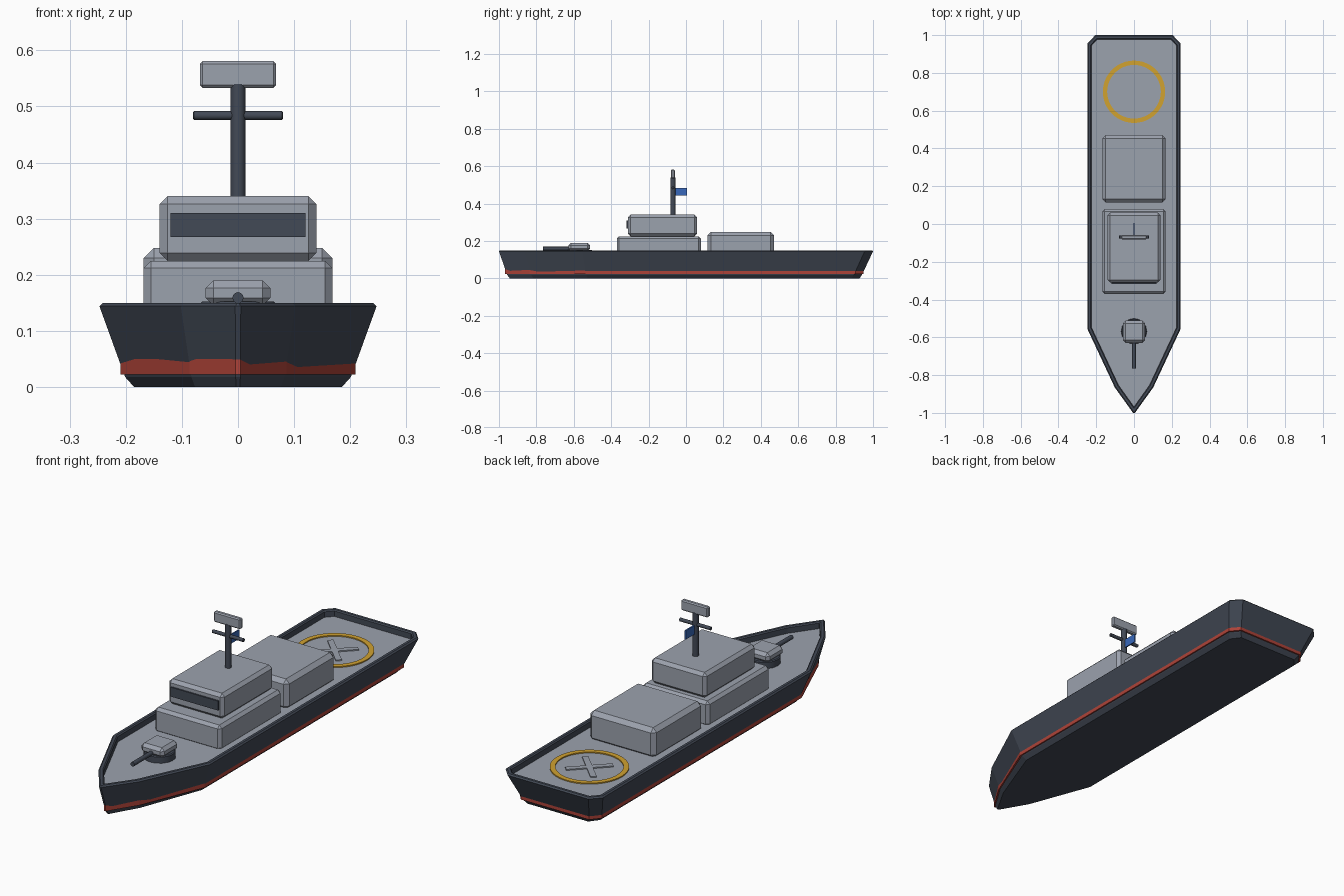
import bpy, bmesh, math
from mathutils import Vector, Matrix

cube = bpy.data.objects.get("Cube")
if cube:
    bpy.data.objects.remove(cube, do_unlink=True)


def material(name, rgb):
    m = bpy.data.materials.new(name)
    m.use_nodes = True
    m.diffuse_color = (*rgb, 1)
    m.node_tree.nodes["Principled BSDF"].inputs["Base Color"].default_value = (*rgb, 1)
    return m


DARK = material("dark slate", (0.055, 0.067, 0.092))
GREY = material("light grey", (0.33, 0.36, 0.42))
RED = material("waterline red", (0.42, 0.055, 0.04))
YELLOW = material("marking yellow", (0.64, 0.36, 0.03))
BLUE = material("flag blue", (0.04, 0.14, 0.5))


def finish(name, bm, *mats):
    bmesh.ops.recalc_face_normals(bm, faces=bm.faces)
    me = bpy.data.meshes.new(name)
    bm.to_mesh(me)
    bm.free()
    for m in mats:
        me.materials.append(m)
    ob = bpy.data.objects.new(name, me)
    bpy.context.collection.objects.link(ob)
    return ob


def box(name, mat, x, y, z, bevel=0.0, turn=0.0):
    """Chamfered box from its x, y and z ranges, turned about its own centre."""
    bm = bmesh.new()
    size = [r[1] - r[0] for r in (x, y, z)]
    mid = [(r[0] + r[1]) / 2 for r in (x, y, z)]
    bmesh.ops.create_cube(bm, size=1)
    bmesh.ops.scale(bm, vec=size, verts=bm.verts)
    if bevel:
        bmesh.ops.bevel(bm, geom=bm.edges[:], offset=bevel, segments=1, affect='EDGES')
    bmesh.ops.transform(bm, matrix=Matrix.Translation(mid) @ Matrix.Rotation(turn, 4, 'Z'),
                        verts=bm.verts)
    return finish(name, bm, mat)


def rod(name, mat, start, end, radius, sides=12, bevel=0.0):
    """Cylinder between two points, with optionally chamfered ends."""
    a, b = Vector(start), Vector(end)
    bm = bmesh.new()
    bmesh.ops.create_cone(bm, cap_ends=True, segments=sides, radius1=radius,
                          radius2=radius, depth=(b - a).length)
    if bevel:
        rims = [e for e in bm.edges if any(len(f.verts) > 4 for f in e.link_faces)]
        bmesh.ops.bevel(bm, geom=rims, offset=bevel, segments=1, affect='EDGES')
    rot = (b - a).to_track_quat('Z', 'Y').to_matrix().to_4x4()
    bmesh.ops.transform(bm, matrix=Matrix.Translation((a + b) / 2) @ rot, verts=bm.verts)
    ob = finish(name, bm, mat)
    bpy.ops.object.select_all(action='DESELECT')
    ob.select_set(True)
    bpy.context.view_layer.objects.active = ob
    bpy.ops.object.shade_smooth_by_angle(angle=math.radians(35))
    return ob


# Plan outline of the ship, counter-clockwise from the bow
half = [(0.005, -1.0), (0.102, -0.865), (0.247, -0.555), (0.247, 0.955), (0.205, 1.0)]
plan = [Vector(p) for p in half] + [Vector((-x, y)) for x, y in reversed(half)]


def scaled(sx, sy, dy):
    return [Vector((p.x * sx, p.y * sy + dy)) for p in plan]


def inset(d):
    """Plan outline moved inwards by an even distance, with a pointed bow."""
    pts = [Vector((0, -1.006))] + plan[1:-1]
    out = []
    for i, p in enumerate(pts):
        a = (p - pts[i - 1]).normalized()
        b = (pts[(i + 1) % len(pts)] - p).normalized()
        na, nb = Vector((-a.y, a.x)), Vector((-b.y, b.x))
        out.append(p + (na + nb) * d / (1 + na.dot(nb)))
    tip = out[0]
    return [tip + Vector((0.001, 0))] + out[1:] + [tip - Vector((0.001, 0))]


def loft(name, rings, *mats):
    bm = bmesh.new()
    loops = [[bm.verts.new((p.x, p.y, z)) for p in ring] for z, ring in rings]
    bm.faces.new(loops[0])
    cap = bm.faces.new(loops[-1])
    cap.material_index = len(mats) - 1
    for lo, hi in zip(loops, loops[1:]):
        for i in range(len(lo)):
            j = (i + 1) % len(lo)
            bm.faces.new((lo[i], lo[j], hi[j], hi[i]))
    return finish(name, bm, *mats)


# Flared hull with bulwark and sunken deck
DECK = 0.12
loft("hull", [
    (0.0, scaled(0.75, 0.935, -0.007)),
    (0.018, scaled(0.815, 0.948, -0.0075)),
    (0.144, plan),
    (0.15, inset(0.006)),
    (0.15, inset(0.018)),
    (0.145, inset(0.023)),
    (DECK, inset(0.023)),
], DARK, GREY)
stripe = scaled(0.846, 0.958, -0.0085)
loft("waterline_stripe", [(0.022, stripe), (0.05, stripe)], RED)

# Deckhouses and bridge
box("lower_deckhouse", GREY, (-0.168, 0.168), (-0.37, 0.08), (DECK - 0.01, 0.225), 0.013)
box("bridge", GREY, (-0.14, 0.14), (-0.31, 0.06), (0.225, 0.34), 0.014)
box("aft_deckhouse", GREY, (-0.168, 0.168), (0.115, 0.47), (DECK - 0.01, 0.248), 0.018)
box("bridge_window", DARK, (-0.12, 0.12), (-0.317, -0.309), (0.267, 0.31))

# Mast, yard, radar and flag
MAST_Y = -0.07
rod("mast", DARK, (0, MAST_Y, 0.33), (0, MAST_Y, 0.54), 0.0135)
rod("mast_yard", DARK, (-0.08, MAST_Y, 0.484), (0.08, MAST_Y, 0.484), 0.008, bevel=0.002)
box("radar", GREY, (-0.068, 0.068), (MAST_Y - 0.011, MAST_Y + 0.011), (0.533, 0.581), 0.005)
box("flag", BLUE, (-0.003, 0.003), (MAST_Y + 0.01, 0.006), (0.442, 0.483))

# Deck gun
GUN_Y = -0.568
rod("gun_pedestal", DARK, (0, GUN_Y, DECK - 0.01), (0, GUN_Y, 0.152), 0.068, 16, 0.004)
box("gun_turret", GREY, (-0.058, 0.058), (GUN_Y - 0.061, GUN_Y + 0.056), (0.145, 0.19), 0.014)
rod("gun_barrel", DARK, (0, -0.765, 0.159), (0, -0.6, 0.159), 0.01)

# Landing pad ring with crossed bars
PAD_Y, SIDES = 0.7, 48
bm = bmesh.new()
loops = []
for r, z in ((0.165, DECK), (0.165, DECK + 0.005), (0.142, DECK + 0.005), (0.142, DECK)):
    loops.append([bm.verts.new((r * math.cos(t), PAD_Y + r * math.sin(t), z))
                  for t in (math.tau * i / SIDES for i in range(SIDES))])
for k, lo in enumerate(loops):
    hi = loops[(k + 1) % len(loops)]
    for i in range(SIDES):
        j = (i + 1) % SIDES
        bm.faces.new((lo[i], lo[j], hi[j], hi[i]))
finish("landing_ring", bm, YELLOW)
for side, sign in (("left", 1), ("right", -1)):
    box(f"landing_bar_{side}", GREY, (-0.1, 0.1), (PAD_Y - 0.013, PAD_Y + 0.013),
        (DECK - 0.002, DECK + 0.005), turn=sign * math.pi / 4)
